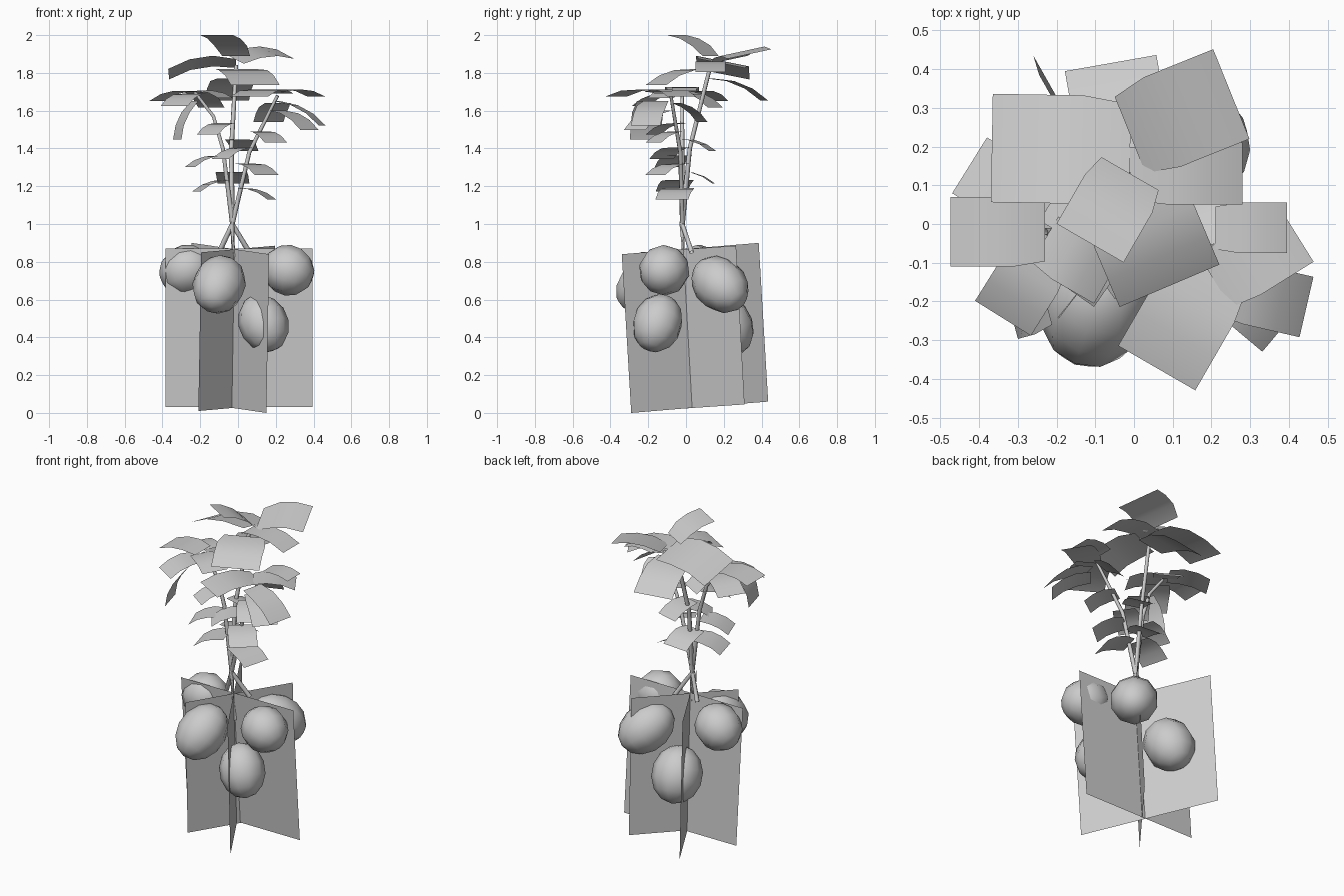
import bpy, math
from mathutils import Vector

cube = bpy.data.objects.get("Cube")
if cube:
    bpy.data.objects.remove(cube, do_unlink=True)

shade = (0.6, 0.6, 0.6, 1)
grey = bpy.data.materials.new("plain_grey")
grey.use_nodes = True
grey.diffuse_color = shade
grey.node_tree.nodes["Principled BSDF"].inputs["Base Color"].default_value = shade


def add_mesh(name, verts, faces, smooth=False):
    mesh = bpy.data.meshes.new(name)
    mesh.from_pydata(verts, [], faces)
    mesh.materials.append(grey)
    mesh.polygons.foreach_set("use_smooth", [smooth] * len(faces))
    obj = bpy.data.objects.new(name, mesh)
    bpy.context.collection.objects.link(obj)


# Three crossed root sheets, all leaning the same way
def sheet(name, foot_a, foot_b, lean):
    a, b, lean = Vector(foot_a), Vector(foot_b), Vector(lean)
    add_mesh(name, [a, b, b + lean, a + lean], [(0, 1, 2, 3)])


sheet("root_sheet_wide", (-0.385, 0.05, 0.03), (0.395, 0.05, 0.03), (0, -0.065, 0.84))
sheet("root_sheet_long", (0.15, -0.29, 0), (-0.26, 0.435, 0.06), (0.015, -0.05, 0.84))
sheet("root_sheet_short", (-0.21, -0.2, 0.01), (0.18, 0.31, 0.045), (0.015, -0.045, 0.84))


# Tubers: coarse ellipsoids whose long axis points away from the root crown
def tuber(name, centre, radius, long_radius):
    bpy.ops.mesh.primitive_uv_sphere_add(segments=10, ring_count=7, location=centre)
    obj = bpy.context.object
    obj.name = name
    obj.scale = (radius, radius, long_radius)
    axis = Vector(centre) - Vector((-0.03, -0.02, 0.87))
    obj.rotation_euler = axis.to_track_quat("Z", "Y").to_euler()
    obj.data.materials.append(grey)
    bpy.ops.object.shade_smooth()


tuber("front_tuber", (-0.1, -0.215, 0.68), 0.14, 0.175)
tuber("back_tuber", (0.15, 0.18, 0.68), 0.14, 0.175)
tuber("front_upper_tuber", (0.265, -0.115, 0.755), 0.135, 0.14)
tuber("back_upper_tuber", (-0.275, 0.07, 0.755), 0.135, 0.145)
tuber("front_lower_tuber", (0.135, -0.15, 0.475), 0.132, 0.16)
tuber("back_lower_tuber", (-0.085, 0.21, 0.46), 0.147, 0.17)


# Stems: tapering tubes along a path
def stem(name, path, thick, thin, sides=6):
    path = [Vector(p) for p in path]
    verts, faces = [], []
    last = len(path) - 1
    for i, point in enumerate(path):
        ahead = path[min(i + 1, last)] - path[max(i - 1, 0)]
        turn = ahead.to_track_quat("Z", "Y")
        radius = thick + (thin - thick) * i / last
        for k in range(sides):
            angle = math.tau * k / sides
            verts.append(point + turn @ Vector((math.cos(angle), math.sin(angle), 0)) * radius)
    for i in range(last):
        for k in range(sides):
            n = (k + 1) % sides
            a, b = i * sides, (i + 1) * sides
            faces.append((a + k, a + n, b + n, b + k))
    add_mesh(name, verts, faces, True)
    return path[last]


fork = (-0.03, -0.02, 1)
centre_top = stem("centre_stem", [(-0.02, -0.01, 0.7), fork, (-0.035, 0.02, 1.4),
                                  (-0.01, 0.13, 1.84)], 0.016, 0.011)
right_top = stem("right_stem", [(0.06, 0.03, 0.85), fork, (-0.08, -0.02, 1.4),
                                (-0.13, -0.02, 1.57), (-0.23, -0.02, 1.7)], 0.014, 0.009)
left_top = stem("left_stem", [(-0.1, 0.03, 0.85), fork, (0.06, -0.03, 1.38),
                              (0.12, -0.05, 1.5), (0.21, -0.08, 1.68)], 0.014, 0.009)


# Leaves: broad strips that bend down along their length; roll lifts the left edge
def leaf(name, base, heading, pitch, length, width, roll=0, bend=15, segments=3):
    angle = math.radians(heading)
    out = Vector((math.cos(angle), math.sin(angle), 0))
    side = Vector((-out.y, out.x, roll))
    point, verts = Vector(base), []
    for i in range(segments + 1):
        half = side * width / 2 * (0.85 if i == 0 else 1)
        verts += [point - half, point + half]
        tilt = math.radians(pitch + bend * (1 - i))
        point = point + (out * math.cos(tilt) + Vector((0, 0, math.sin(tilt)))) * length / segments
    faces = [(i, i + 2, i + 3, i + 1) for i in range(0, 2 * segments, 2)]
    add_mesh(name, verts, faces, True)


# Leaf crowns: sideways and upward shift, then heading, pitch, length, width and any roll
def crown(name, top, leaves):
    for i, (shift, rise, *form) in enumerate(leaves):
        leaf(f"{name}_{i + 1}", top + Vector((0, shift, rise)), *form)


crown("top_leaf", centre_top, [
    (0.06, 0.01, 179, -9, 0.37, 0.28, 0.2),
    (0.1, 0.03, 22, 6, 0.29, 0.25, 0.2),
    (0, 0.01, 0, -9, 0.3, 0.16),
    (0, 0.05, 240, 28, 0.24, 0.2),
    (-0.05, -0.02, 293, -18, 0.28, 0.28),
    (0, -0.07, 100, -22, 0.32, 0.24),
])
crown("right_leaf", right_top, [
    (0, 0.01, 180, -4, 0.25, 0.18),
    (-0.05, -0.01, 238, -18, 0.22, 0.17),
    (0.05, 0, 148, -12, 0.24, 0.17),
    (-0.02, 0, 330, -10, 0.2, 0.16),
    (0.02, 0, 60, -25, 0.2, 0.16),
    (-0.17, -0.05, 195, -65, 0.23, 0.17),
])
crown("left_leaf", left_top, [
    (-0.07, 0.02, 32, -6, 0.25, 0.18),
    (-0.03, 0.01, 240, -3, 0.31, 0.23),
    (-0.08, -0.03, 347, -28, 0.28, 0.16),
    (0.07, 0.03, 0, -2, 0.19, 0.13),
    (-0.05, -0.08, 320, -25, 0.25, 0.15),
    (0.03, -0.04, 110, -35, 0.18, 0.17),
])

# Smaller leaves climbing the stems at even steps
climbers = [(0.01, 345), (-0.05, 195), (-0.04, 85), (0.04, 310), (-0.09, 200),
            (0.05, 215), (-0.01, 75), (0.1, 305), (-0.06, 235)]
for i, (x, heading) in enumerate(climbers):
    leaf(f"stem_leaf_{i + 1}", (x, -0.03, 1.19 + 0.043 * i), heading, -19, 0.19, 0.18 - 0.005 * i)
